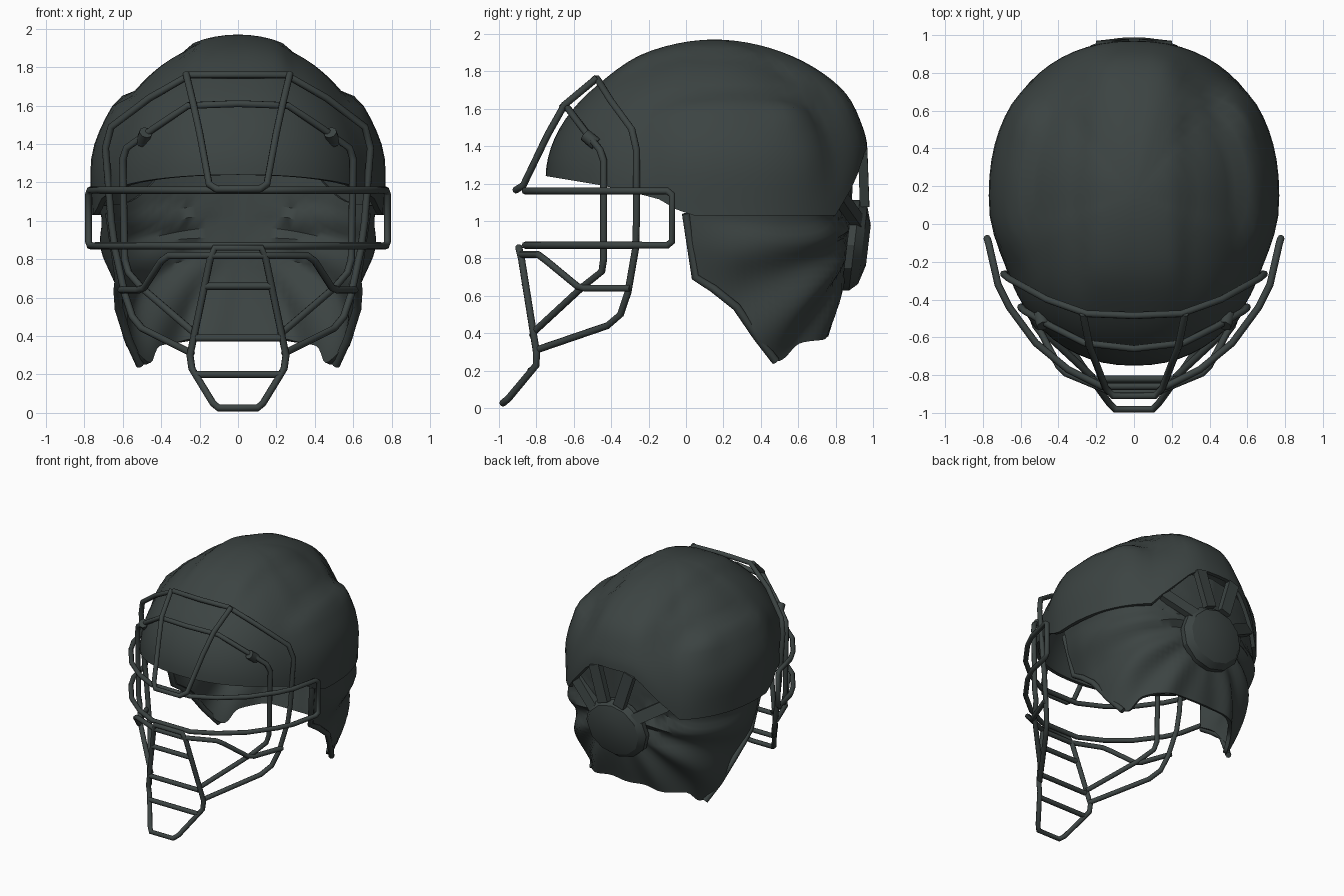
import bpy, math
from mathutils import Vector

if "Cube" in bpy.data.objects:
    bpy.data.objects.remove(bpy.data.objects["Cube"])

mat = bpy.data.materials.new("dark_slate")
mat.diffuse_color = (0.045, 0.057, 0.055, 1)
mat.use_nodes = True
mat.node_tree.nodes["Principled BSDF"].inputs["Base Color"].default_value = mat.diffuse_color


def activate(ob):
    bpy.ops.object.select_all(action='DESELECT')
    ob.select_set(True)
    bpy.context.view_layer.objects.active = ob


def mesh_obj(name, verts, faces, angle=40, thick=0):
    me = bpy.data.meshes.new(name)
    me.from_pydata(verts, [], faces)
    me.materials.append(mat)
    ob = bpy.data.objects.new(name, me)
    bpy.context.collection.objects.link(ob)
    activate(ob)
    if thick:
        m = ob.modifiers.new("thickness", 'SOLIDIFY')
        m.thickness, m.offset = thick, -1
        bpy.ops.object.modifier_apply(modifier=m.name)
    bpy.ops.object.mode_set(mode='EDIT')
    bpy.ops.mesh.select_all(action='SELECT')
    bpy.ops.mesh.normals_make_consistent(inside=False)
    bpy.ops.object.mode_set(mode='OBJECT')
    bpy.ops.object.shade_smooth_by_angle(angle=math.radians(angle))
    return ob


def flip(p):
    return (-p[0], p[1], p[2])


def tube(name, pts, mode="across", r=0.019):
    """across: half path starting near the centre, joined to its mirror.
    loop: same, but closed.  sides: two separate mirrored wires."""
    if mode == "sides":
        paths = [pts, [flip(p) for p in pts]]
    else:
        paths = [[flip(p) for p in reversed(pts) if p[0] > 0] + pts]
    cu = bpy.data.curves.new(name, 'CURVE')
    cu.dimensions = '3D'
    cu.bevel_depth, cu.bevel_resolution, cu.use_fill_caps = r, 2, True
    for path in paths:
        sp = cu.splines.new('POLY')
        sp.points.add(len(path) - 1)
        for q, p in zip(sp.points, path):
            q.co = (*p, 1)
        sp.use_cyclic_u = mode == "loop"
    cu.materials.append(mat)
    ob = bpy.data.objects.new(name, cu)
    bpy.context.collection.objects.link(ob)
    activate(ob)
    bpy.ops.object.convert(target='MESH')


def along(pts, t):
    """Catmull-Rom point at t in 0..1."""
    n = len(pts) - 1
    i = min(int(t * n), n - 1)
    f = t * n - i
    a, b, c, d = (Vector(pts[min(max(k, 0), n)]) for k in (i - 1, i, i + 1, i + 2))
    return 0.5 * (2 * b + (c - a) * f + (2 * a - 5 * b + 4 * c - d) * f**2
                  + (3 * b - a - 3 * c + d) * f**3)


def lerp_table(table, x):
    for (x0, v0), (x1, v1) in zip(table, table[1:]):
        if x <= x1:
            return v0 + (v1 - v0) * max(0, (x - x0) / (x1 - x0))
    return table[-1][1]


def ramp(a, b, x):
    t = min(max((x - a) / (b - a), 0), 1)
    return t * t * (3 - 2 * t)


# --- shell: dome with visor in front, raised crown panel, stepped sides, rear vents
RIM = [(-0.75, 1.24), (-0.45, 1.19), (-0.15, 1.12), (0.0, 1.03),
       (0.8, 1.03), (0.9, 1.2), (0.96, 1.38)]
CY, TOP, SEG, ROWS = 0.15, 1.945, 64, 20


def spow(v, n):
    return math.copysign(abs(v) ** (2 / n), v)


def shell_point(i, j):
    a, e = 2 * math.pi * i / SEG, math.pi / 2 * j / ROWS
    rx, ry = spow(math.sin(a), 2.2), -spow(math.cos(a), 2.2)
    ry *= 0.9 if ry < 0 else 0.82
    zb = lerp_table(RIM, CY + ry)
    n = 1.87 + 0.13 * abs(rx)
    c, s = spow(math.cos(e), n), spow(math.sin(e), n)
    p = Vector((0.76 * rx * c, CY + ry * c, zb + (TOP - zb) * s))
    p.x *= 1 - 0.04 * ramp(0.1, -0.25, p.y)
    out = (p - Vector((0, CY, 1.1))).normalized()
    d = 0.025 * ramp(0.29, 0.21, abs(p.x)) * ramp(-0.5, -0.2, p.y) * ramp(1.5, 1.7, p.z)
    line = 1.64 - 0.35 * (p.y - 0.25) ** 2                 # side step
    fade = ramp(-0.3, 0.05, p.y) * ramp(0.85, 0.6, p.y) * ramp(0.35, 0.5, abs(p.x))
    d += fade * 0.05 * ramp(line + 0.04, line - 0.04, p.z) * ramp(1.03, 1.4, p.z)
    for cx, cy, cz, h in ((0.6, 0.55, 1.58, 0.04), (0.37, 0.64, 1.72, 0.035)):
        q = Vector((abs(p.x) - cx, p.y - cy, p.z - cz))
        d += h * math.exp(-q.length_squared / 0.01)
    return p + out * d


verts = [shell_point(i, j) for j in range(ROWS) for i in range(SEG)]
verts.append(Vector((0, CY, TOP + 0.025)))
faces = [(j * SEG + i, j * SEG + (i + 1) % SEG, (j + 1) * SEG + (i + 1) % SEG, (j + 1) * SEG + i)
         for j in range(ROWS - 1) for i in range(SEG)]
faces += [((ROWS - 1) * SEG + i, (ROWS - 1) * SEG + (i + 1) % SEG, len(verts) - 1)
          for i in range(SEG)]
mesh_obj("shell", verts, faces, 35, 0.03)

# --- neck skirt: padding hung from the rim, folds fanning out from the rear hub
top = [(0.68, 0, 1.08), (0.72, 0.25, 1.08), (0.69, 0.5, 1.08),
       (0.54, 0.73, 1.12), (0.3, 0.85, 1.33), (0, 0.9, 1.38)]
mid = [(0.66, 0.02, 0.88), (0.69, 0.25, 0.83), (0.63, 0.5, 0.72),
       (0.51, 0.71, 0.74), (0.28, 0.83, 0.75), (0, 0.86, 0.76)]
low = [(0.62, 0.05, 0.70), (0.62, 0.27, 0.54), (0.51, 0.48, 0.25),
       (0.44, 0.62, 0.34), (0.24, 0.74, 0.38), (0, 0.76, 0.38)]
NU, NV = 32, 24
verts = []
for k in range(2 * NU + 1):
    u = min(k, 2 * NU - k) / NU
    side = 1 if k <= NU else -1
    for j in range(NV + 1):
        v = j / NV
        p = along([along(top, u), along(mid, u), along(low, u)], v)
        phi = math.atan2(0.98 - p.z, (1 - u) * 1.2 + 0.02)
        out = Vector((p.x, p.y - 0.25, -0.2)).normalized()
        p += out * 0.025 * math.sin(13 * phi) * ramp(0, 0.3, u) * ramp(1, 0.75, u) * ramp(0.1, 0.3, v)
        verts.append((p.x * side, p.y, p.z))
faces = [(k * (NV + 1) + j, k * (NV + 1) + j + 1, (k + 1) * (NV + 1) + j + 1, (k + 1) * (NV + 1) + j)
         for k in range(2 * NU) for j in range(NV)]
mesh_obj("neck_skirt", verts, faces, 40, 0.03)
tube("skirt_hem", [(0.67, 0.0, 1.04)] + [along(low, t / 10) for t in range(5)], "sides", 0.022)

# --- rear adjuster hub: low faceted dome facing back and a little down, with straps
verts, faces, N = [], [], 12
for r, y in ((0.27, 0.86), (0.27, 0.9), (0.23, 0.945), (0.12, 0.975)):
    for i in range(N):
        h = 0.9 * r * math.cos(2 * math.pi * i / N)
        verts.append((r * math.sin(2 * math.pi * i / N), y + 0.12 * h, 0.87 + h))
for k in range(3):
    faces += [(k * N + i, k * N + (i + 1) % N, (k + 1) * N + (i + 1) % N, (k + 1) * N + i)
              for i in range(N)]
faces += [tuple(range(N)), tuple(range(3 * N, 4 * N))]
mesh_obj("rear_hub", verts, faces, 30)

for side in (-1, 1):
    for deg, y0, y1 in ((20, 0.955, 0.945), (62, 0.92, 0.82)):
        a = math.radians(deg) * side
        p0 = Vector((0.2 * math.sin(a), y0, 0.9 + 0.2 * math.cos(a)))
        p1 = Vector((0.46 * math.sin(a), y1, 0.9 + 0.5 * math.cos(a)))
        d = (p1 - p0).normalized()
        w = d.cross(Vector((0, 1, 0))).normalized()
        t = w.cross(d)
        box = [p + w * sw * 0.045 + t * st * 0.025
               for p in (p0, p1) for sw, st in ((-1, -1), (1, -1), (1, 1), (-1, 1))]
        mesh_obj("rear_strap", box, [(0, 1, 2, 3), (4, 5, 6, 7), (0, 1, 5, 4),
                                     (1, 2, 6, 5), (2, 3, 7, 6), (3, 0, 4, 7)], 30)

# --- face cage: bent wires
plan = [(0.17, -0.86), (0.35, -0.77), (0.52, -0.63), (0.66, -0.44), (0.72, -0.32)]
tube("eye_guard_loop", [(x, y, 1.16) for x, y in plan]
     + [(0.77, -0.1, 1.16), (0.778, -0.075, 1.14), (0.778, -0.075, 0.89), (0.77, -0.1, 0.87)]
     + [(x, y, 0.87) for x, y in reversed(plan)], "loop")
tube("outer_frame", [(0.0, -0.485, 1.76), (0.25, -0.475, 1.76), (0.46, -0.4, 1.64), (0.66, -0.29, 1.49),
                     (0.69, -0.265, 1.38), (0.66, -0.265, 1.0), (0.64, -0.27, 0.85), (0.59, -0.31, 0.62),
                     (0.55, -0.35, 0.5), (0.5, -0.42, 0.44), (0.24, -0.8, 0.31)])
tube("inner_frame", [(0.0, -0.66, 1.61), (0.26, -0.63, 1.6), (0.44, -0.54, 1.48), (0.58, -0.46, 1.38),
                     (0.6, -0.44, 1.32), (0.59, -0.44, 0.8), (0.57, -0.45, 0.73), (0.5, -0.55, 0.65),
                     (0.22, -0.81, 0.41)])
tube("brow_wire", [(0.11, -0.91, 1.165), (0.15, -0.87, 1.19), (0.2, -0.74, 1.46), (0.235, -0.65, 1.62),
                   (0.27, -0.475, 1.765)])
tube("chin_loop", [(0.12, -0.895, 0.86), (0.145, -0.88, 0.8), (0.25, -0.8, 0.3), (0.24, -0.8, 0.23),
                   (0.13, -0.95, 0.05), (0.1, -0.98, 0.025)], "loop")
for x, y, z in ((0.14, -0.885, 0.82), (0.17, -0.86, 0.66), (0.22, -0.82, 0.39), (0.22, -0.83, 0.2)):
    tube("chin_bar", [(x, y, z)])
tube("jaw_wire", [(0.13, -0.885, 0.82), (0.36, -0.79, 0.82), (0.4, -0.75, 0.79), (0.49, -0.58, 0.65),
                  (0.52, -0.54, 0.64), (0.61, -0.3, 0.64)], "sides")

# --- cage clips on the visor sides
tube("cage_clip", [(0.48, -0.54, 1.46), (0.5, -0.48, 1.41)], "sides", 0.035)
